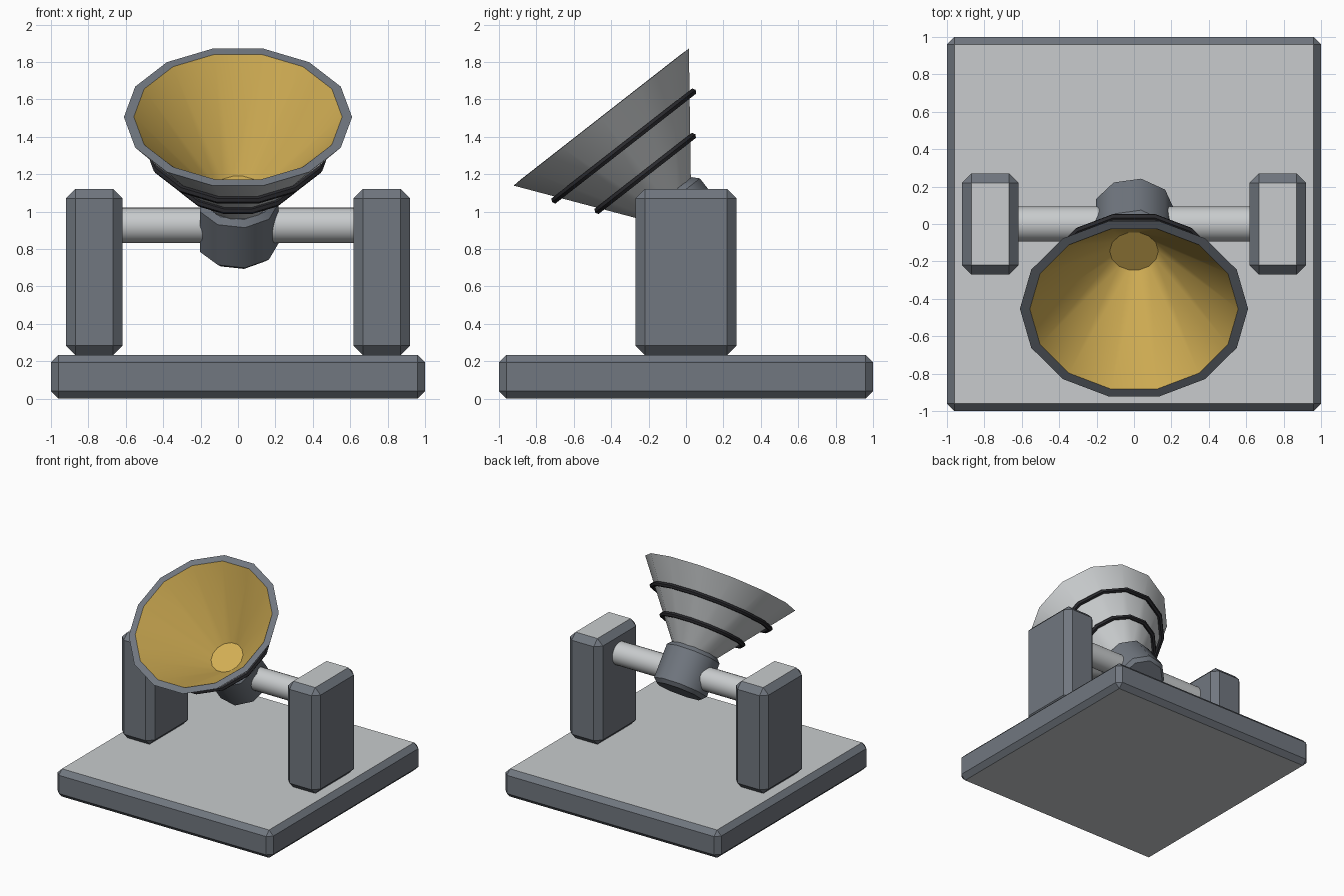
import bpy, bmesh, math
from mathutils import Matrix, Vector

if "Cube" in bpy.data.objects:
    bpy.data.objects.remove(bpy.data.objects["Cube"])


def material(name, rgb):
    m = bpy.data.materials.new(name)
    m.diffuse_color = (*rgb, 1)
    m.use_nodes = True
    m.node_tree.nodes["Principled BSDF"].inputs["Base Color"].default_value = m.diffuse_color
    return m


LIGHT = material("light_grey", (0.58, 0.60, 0.61))
DARK = material("slate_grey", (0.165, 0.185, 0.215))
GOLD = material("gold", (0.65, 0.43, 0.09))
BLACK = material("near_black", (0.022, 0.022, 0.026))

# Tilted frame: the horn's axis passes through the axle centre
TILT = Matrix.Translation((0, 0, 0.925)) @ Matrix.Rotation(math.radians(38), 4, 'X')


def finish(bm, name, mats, matrix=Matrix(), smooth=None):
    bmesh.ops.recalc_face_normals(bm, faces=bm.faces)
    me = bpy.data.meshes.new(name)
    bm.to_mesh(me)
    bm.free()
    for m in mats:
        me.materials.append(m)
    ob = bpy.data.objects.new(name, me)
    bpy.context.collection.objects.link(ob)
    ob.matrix_world = matrix
    if smooth:
        bpy.ops.object.select_all(action='DESELECT')
        ob.select_set(True)
        bpy.context.view_layer.objects.active = ob
        bpy.ops.object.shade_smooth_by_angle(angle=math.radians(smooth))
    return ob


def chamfered_box(name, lo, hi, chamfer):
    """Dark chamfered box whose flat top and bottom are light."""
    lo, hi = Vector(lo), Vector(hi)
    bm = bmesh.new()
    bmesh.ops.create_cube(bm, size=1)
    bmesh.ops.scale(bm, vec=hi - lo, verts=bm.verts)
    bmesh.ops.translate(bm, vec=(lo + hi) / 2, verts=bm.verts)
    bmesh.ops.bevel(bm, geom=list(bm.edges), offset=chamfer, segments=1,
                    affect='EDGES', profile=0.5)
    bm.normal_update()
    for f in bm.faces:
        f.material_index = 1 if abs(f.normal.z) > 0.99 else 0
    return finish(bm, name, [DARK, LIGHT])


def lathe(name, profile, sides, mats, slots, matrix, smooth, closed=False):
    """Turn (radius, height) points around z; slots gives a material per band."""
    bm = bmesh.new()
    rings = []
    for r, z in profile:
        rings.append([bm.verts.new((r * math.cos(a), r * math.sin(a), z))
                      for a in (2 * math.pi * i / sides for i in range(sides))])
    bands = list(zip(rings, rings[1:]))
    if closed:
        bands.append((rings[-1], rings[0]))
    for (a, b), slot in zip(bands, slots):
        for i in range(sides):
            j = (i + 1) % sides
            bm.faces.new((a[i], a[j], b[j], b[i])).material_index = slot
    if not closed:
        bm.faces.new(rings[0]).material_index = slots[0]
        bm.faces.new(rings[-1]).material_index = slots[-1]
    return finish(bm, name, mats, matrix, smooth)


# Base plate
chamfered_box("base_plate", (-1, -1, 0), (1, 1, 0.233), 0.04)

# Two support posts
for side, x0, x1 in (("left", -0.92, -0.617), ("right", 0.617, 0.92)):
    chamfered_box(side + "_post", (x0, -0.27, 0.233), (x1, 0.27, 1.12), 0.05)

# Axle between the posts
lathe("axle", [(0.094, -0.7), (0.094, 0.7)], 24, [LIGHT], [0],
      Matrix.Translation((0, 0, 0.927)) @ Matrix.Rotation(math.pi / 2, 4, 'Y'), 30)

# Nine-sided hub on the axle
lathe("hub", [(0.187, -0.15), (0.217, -0.12), (0.217, 0.153), (0.187, 0.185)],
      9, [DARK], [0, 0, 0], TILT, 41)

# Horn: light outside, dark lip, gold inside down to a flat throat
lathe("horn", [(0.17, 0.17), (0.61, 0.736), (0.557, 0.738), (0.13, 0.236)],
      14, [LIGHT, DARK, GOLD], [0, 1, 2], TILT, 30)

# Bands around the horn
for name, radius, height in (("upper_band", 0.480, 0.540), ("lower_band", 0.329, 0.354)):
    section = [(radius + 0.02 * math.cos(a), height + 0.02 * math.sin(a))
               for a in (math.pi / 3 * k for k in range(6))]
    lathe(name, section, 14, [BLACK], [0] * 6, TILT, 30, closed=True)
